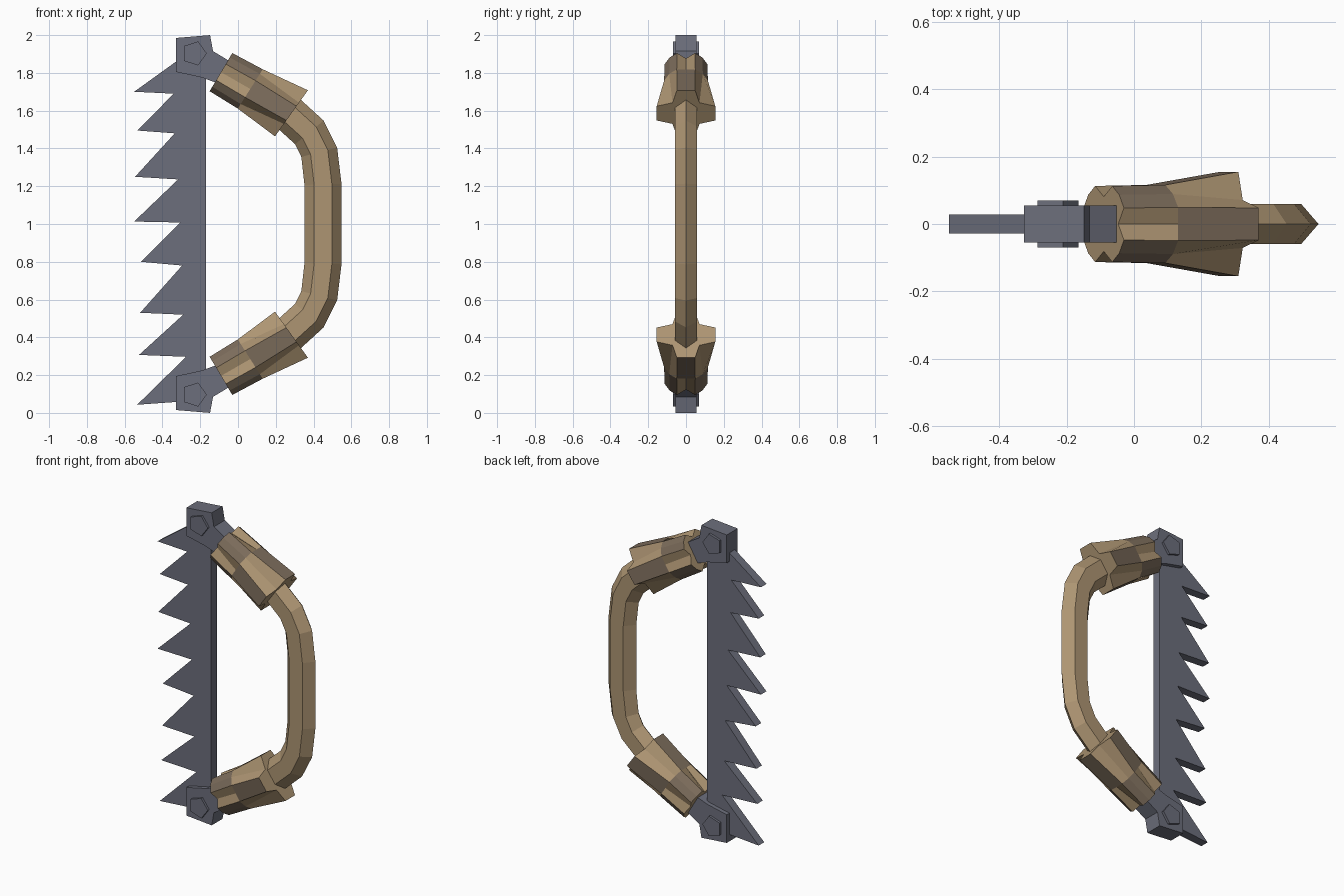
import bpy, bmesh, math
from mathutils import Vector

if "Cube" in bpy.data.objects:
    bpy.data.objects.remove(bpy.data.objects["Cube"])


def material(name, rgb):
    m = bpy.data.materials.new(name)
    m.diffuse_color = (*rgb, 1)
    m.use_nodes = True
    m.node_tree.nodes["Principled BSDF"].inputs["Base Color"].default_value = m.diffuse_color
    return m


STEEL = material("blue grey steel", (0.150, 0.157, 0.200))
TAN = material("tan wood", (0.42, 0.30, 0.17))
BROWN = material("brown leather", (0.20, 0.150, 0.105))


def finish(name, bm, mats):
    bmesh.ops.recalc_face_normals(bm, faces=bm.faces)
    me = bpy.data.meshes.new(name)
    bm.to_mesh(me)
    bm.free()
    for m in mats:
        me.materials.append(m)
    ob = bpy.data.objects.new(name, me)
    bpy.context.collection.objects.link(ob)
    return ob


def plate(name, profile, half, mat):
    """Extrude an xz profile through y = -half..half."""
    bm = bmesh.new()
    a = [bm.verts.new((x, -half, z)) for x, z in profile]
    b = [bm.verts.new((x, half, z)) for x, z in profile]
    bm.faces.new(a)
    bm.faces.new(b[::-1])
    n = len(a)
    for i in range(n):
        bm.faces.new((a[i], b[i], b[(i + 1) % n], a[(i + 1) % n]))
    return finish(name, bm, [mat])


def loft(name, rings, mats, rule=lambda r, i: 0):
    """Skin a list of rings, cap both ends, choose materials by rule."""
    bm = bmesh.new()
    vs = [[bm.verts.new(p) for p in ring] for ring in rings]
    n = len(vs[0])
    bm.faces.new(vs[0])
    bm.faces.new(vs[-1][::-1])
    for r in range(len(vs) - 1):
        for i in range(n):
            j = (i + 1) % n
            f = bm.faces.new((vs[r][i], vs[r][j], vs[r + 1][j], vs[r + 1][i]))
            f.material_index = rule(r, i)
    return finish(name, bm, mats)


def flip(z, s):
    return 1 + s * (z - 1)


# Saw blade: alternating tooth tips and valleys
teeth = [(-.55, 1.70), (-.34, 1.69), (-.534, 1.495), (-.335, 1.48),
         (-.545, 1.25), (-.317, 1.236), (-.55, 1.013), (-.307, 1.008),
         (-.513, .80), (-.296, .78), (-.518, .53), (-.29, .52),
         (-.524, .307), (-.275, .297), (-.534, .043), (-.30, .06)]
plate("saw_blade", [(-.17, .10), (-.17, 1.90), (-.30, 1.88)] + teeth, .028, STEEL)

# Curved handle: hexagonal section swept along a bow
half = [(0, 1.745), (.235, 1.615), (.378, 1.485), (.43, 1.38), (.45, 1.21)]
path = [Vector((x, 0, z)) for x, z in half]
path += [Vector((x, 0, 2 - z)) for x, z in reversed(half)]
rings = []
for k, p in enumerate(path):
    t = (path[min(k + 1, len(path) - 1)] - path[max(k - 1, 0)]).normalized()
    n = Vector((-t.z, 0, t.x))
    rings.append([p + n * u + Vector((0, v, 0)) for u, v in
                  ((.098, 0), (.047, .059), (-.047, .059),
                   (-.098, 0), (-.047, -.059), (.047, -.059))])
loft("handle", rings, [TAN])


# Wrap section: four cardinal and four diagonal lobes; groove depth per kind
def wrap_ring(c, n, half_y, card, diag, spread, s):
    ring = []
    for k in range(4):
        a = k * math.pi / 2
        for da, r in ((-spread, 1), (0, card), (spread, 1), (math.pi / 4, diag)):
            u = math.cos(a + da) * r / math.cos(spread)
            v = math.sin(a + da) * r / math.cos(spread)
            if da == 0:
                u, v = math.cos(a) * r, math.sin(a) * r
            ring.append(Vector((c[0] + n[0] * u, half_y * v,
                                flip(c[1] + n[1] * u, s))))
    return ring


def wrap_colour(r, i):
    cardinal = i % 4 in (0, 1)
    return int(cardinal != (r == 0))


for s, tag in ((1, "upper"), (-1, "lower")):
    # Leather wrap, grooves swap from cardinal to diagonal along its length
    loft(tag + "_wrap", [
        wrap_ring((-.09, 1.804), (.06, .101), .113, .72, 1.0, .40, s),
        wrap_ring((.065, 1.715), (.066, .104), .116, 1.0, 1.0, .40, s),
        wrap_ring((.283, 1.586), (.087, .122), .155, 1.0, .62, .30, s)],
        [TAN, BROWN], wrap_colour)
    # End bracket with its arm into the wrap
    prof = [(-.327, 1.985), (-.148, 2.0), (-.132, 1.915), (.0, 1.835),
            (-.04, 1.72), (-.19, 1.775), (-.327, 1.805)]
    plate(tag + "_bracket", [(x, flip(z, s)) for x, z in prof], .055, STEEL)
    # Five-sided rivet
    pent = [(-.232 + .067 * math.cos(k * math.tau / 5),
             flip(1.903 + .067 * math.sin(k * math.tau / 5), s)) for k in range(5)]
    plate(tag + "_rivet", pent, .07, STEEL)
